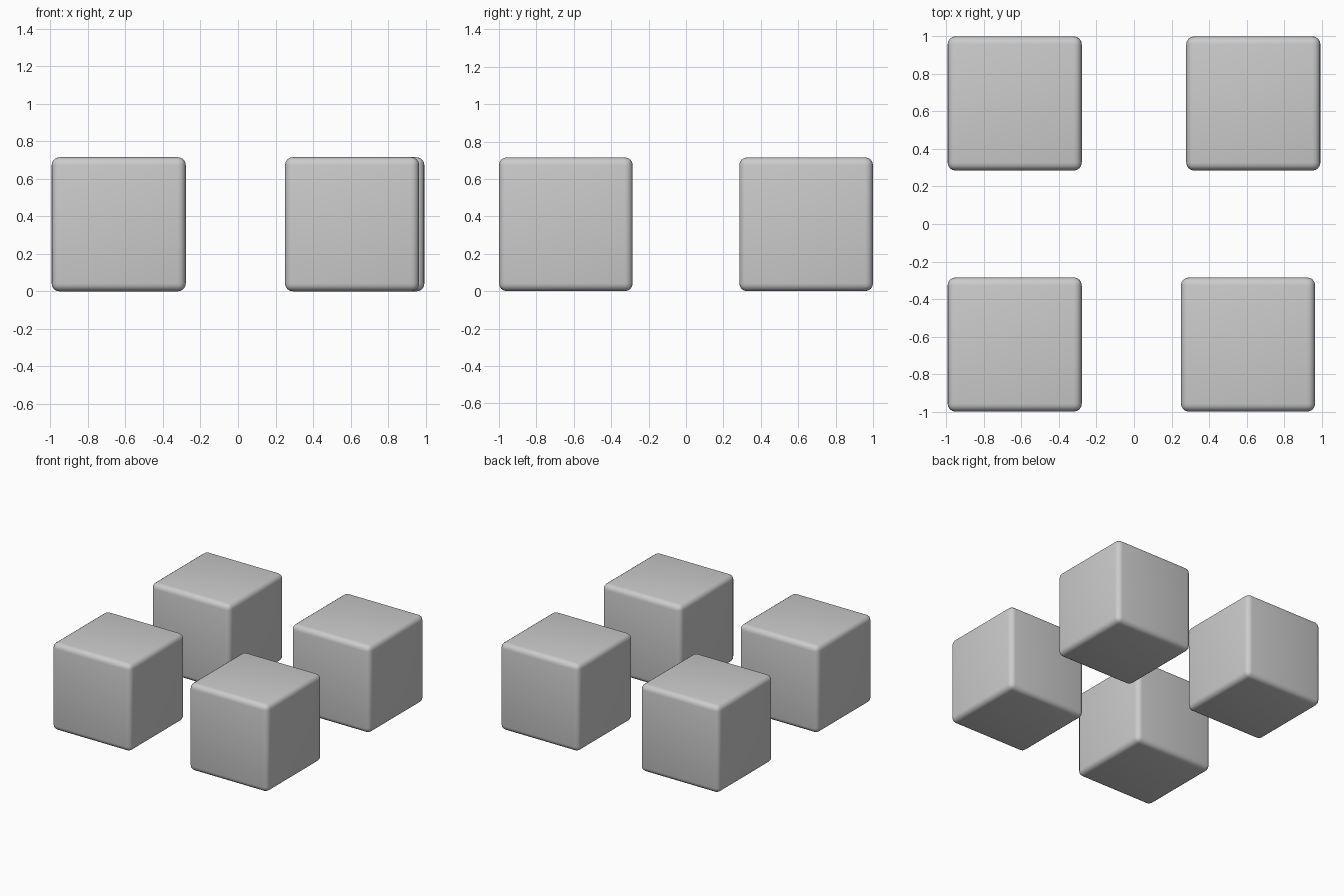
import bpy

if "Cube" in bpy.data.objects:
    bpy.data.objects.remove(bpy.data.objects["Cube"])

SIZE = 0.715
BEVEL = 0.042


def rounded_cube(name, x, y):
    bpy.ops.mesh.primitive_cube_add(size=SIZE, location=(x, y, SIZE / 2))
    cube = bpy.context.object
    cube.name = name
    bevel = cube.modifiers.new("rounded_edges", "BEVEL")
    bevel.width = BEVEL
    bevel.segments = 4
    bpy.ops.object.shade_smooth()
    return cube


# Four separate cubes; the front right one sits slightly inward
for name, x, y in (
    ("front_left_cube", -0.636, -0.6425),
    ("front_right_cube", 0.608, -0.6425),
    ("back_left_cube", -0.636, 0.6425),
    ("back_right_cube", 0.636, 0.6425),
):
    rounded_cube(name, x, y)
